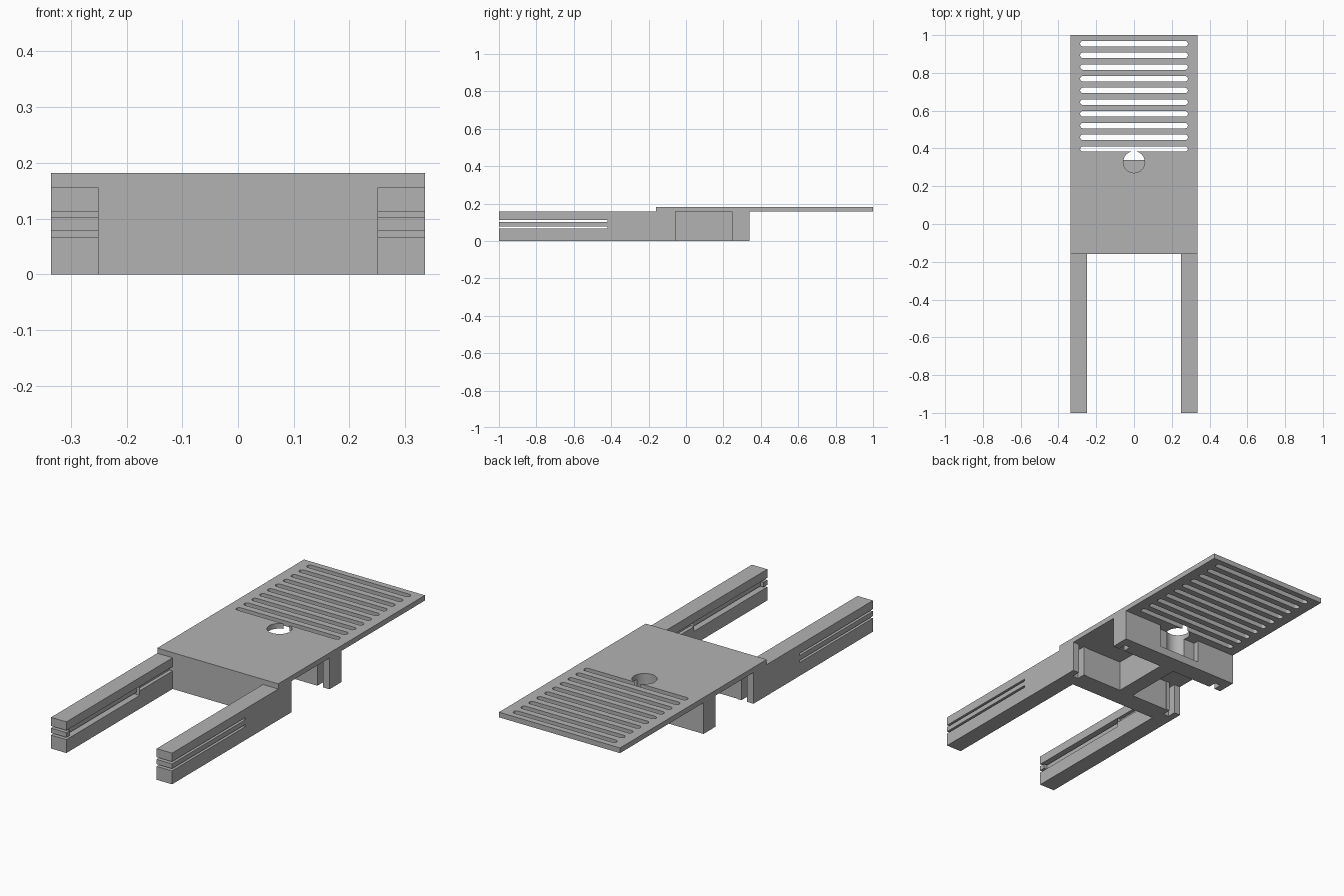
import bpy
import bmesh
from mathutils import Matrix, Vector

cube = bpy.data.objects.get("Cube")
if cube:
    bpy.data.objects.remove(cube, do_unlink=True)

grey = bpy.data.materials.new("mid grey")
grey.use_nodes = True
colour = (0.45, 0.45, 0.45, 1)
grey.diffuse_color = colour
grey.node_tree.nodes["Principled BSDF"].inputs["Base Color"].default_value = colour


def add_box(bm, x0, x1, y0, y1, z0, z1):
    size = Vector((x1 - x0, y1 - y0, z1 - z0))
    mid = Vector((x0 + x1, y0 + y1, z0 + z1)) / 2
    bmesh.ops.create_cube(bm, size=1, matrix=Matrix.Translation(mid) @ Matrix.Diagonal(size).to_4x4())


def add_cylinder(bm, x, y, r, z0, z1):
    bmesh.ops.create_cone(bm, cap_ends=True, segments=48, radius1=r, radius2=r, depth=z1 - z0,
                          matrix=Matrix.Translation((x, y, (z0 + z1) / 2)))


def add_slot(bm, half, y, r, z0, z1):
    # Round-ended slot: hull of two cylinders
    part = bmesh.new()
    for x in (r - half, half - r):
        add_cylinder(part, x, y, r, z0, z1)
    hull = bmesh.ops.convex_hull(part, input=part.verts[:])
    junk = {g for g in hull["geom_interior"] + hull["geom_unused"] if isinstance(g, bmesh.types.BMVert)}
    bmesh.ops.delete(part, geom=list(junk), context="VERTS")
    bmesh.ops.dissolve_limit(part, angle_limit=0.01, verts=part.verts[:], edges=part.edges[:])
    bmesh.ops.recalc_face_normals(part, faces=part.faces[:])
    mesh = bpy.data.meshes.new("slot")
    part.to_mesh(mesh)
    part.free()
    bm.from_mesh(mesh)
    bpy.data.meshes.remove(mesh)


def make(name, bm):
    mesh = bpy.data.meshes.new(name)
    bm.to_mesh(mesh)
    bm.free()
    mesh.materials.append(grey)
    obj = bpy.data.objects.new(name, mesh)
    bpy.context.collection.objects.link(obj)
    return obj


def cut(obj, bm):
    cutter = make(obj.name + "_cutter", bm)
    cutter.hide_render = True
    mod = obj.modifiers.new("cut", "BOOLEAN")
    mod.object = cutter
    mod.operation = "DIFFERENCE"
    mod.solver = "EXACT"
    bpy.context.view_layer.objects.active = obj
    bpy.ops.object.modifier_apply(modifier=mod.name)
    bpy.data.objects.remove(cutter, do_unlink=True)


def box(name, *bounds):
    bm = bmesh.new()
    add_box(bm, *bounds)
    return make(name, bm)


WIDE, DECK, TOP = 0.335, 0.156, 0.182
HOLE_Y, HOLE_R = 0.328, 0.057

# Top plate with round hole and vent slots
plate = box("top_plate", -WIDE, WIDE, -0.16, 1, DECK, TOP)
bm = bmesh.new()
for i in range(10):
    add_slot(bm, 0.285, 0.397 + i * 0.062, 0.0145, 0.1, 0.25)
cut(plate, bm)
bm = bmesh.new()
add_cylinder(bm, 0, HOLE_Y, HOLE_R, 0.1, 0.25)
cut(plate, bm)

# Front crossbar and central spine
box("front_crossbar", -0.25, 0.25, -0.16, -0.058, 0, DECK)
box("spine", -0.04, 0.04, -0.058, 0.245, 0, DECK)

# Rear crossbar with pocket below the hole and a notch by each end
rear = box("rear_crossbar", -WIDE, WIDE, 0.245, 0.34, 0, DECK)
bm = bmesh.new()
add_box(bm, -0.118, 0.118, 0.31, 0.4, 0.04, 0.3)
for s in (-1, 1):
    xs = sorted((s * 0.268, s * 0.3))
    add_box(bm, *xs, 0.2, 0.288, -0.1, 0.3)
cut(rear, bm)
bm = bmesh.new()
add_cylinder(bm, 0, HOLE_Y, HOLE_R, 0.04, 0.3)
cut(rear, bm)

# Side arms: two through slots, an inner channel and a rear notch
for side, s in (("left", 1), ("right", -1)):
    def xr(a, b):
        return sorted((s * a, s * b))
    arm = box(side + "_arm", *xr(0.25, WIDE), -1, -0.055, 0, DECK)
    bm = bmesh.new()
    for z in (0.067, 0.102):
        add_box(bm, *xr(0.2, 0.4), -1.1, -0.42, z, z + 0.011)
    add_box(bm, *xr(0.268, 0.3), -0.1, 0, -0.1, 0.3)
    cut(arm, bm)
    bm = bmesh.new()
    add_box(bm, *xr(0.2, 0.268), -0.97, -0.42, 0.072, 0.108)
    add_box(bm, *xr(0.2, 0.268), -0.42, -0.16, 0.09, 0.112)
    cut(arm, bm)

# Smooth the round cuts while keeping hard edges
for obj in (plate, rear):
    bpy.ops.object.select_all(action="DESELECT")
    obj.select_set(True)
    bpy.context.view_layer.objects.active = obj
    bpy.ops.object.shade_smooth_by_angle()
